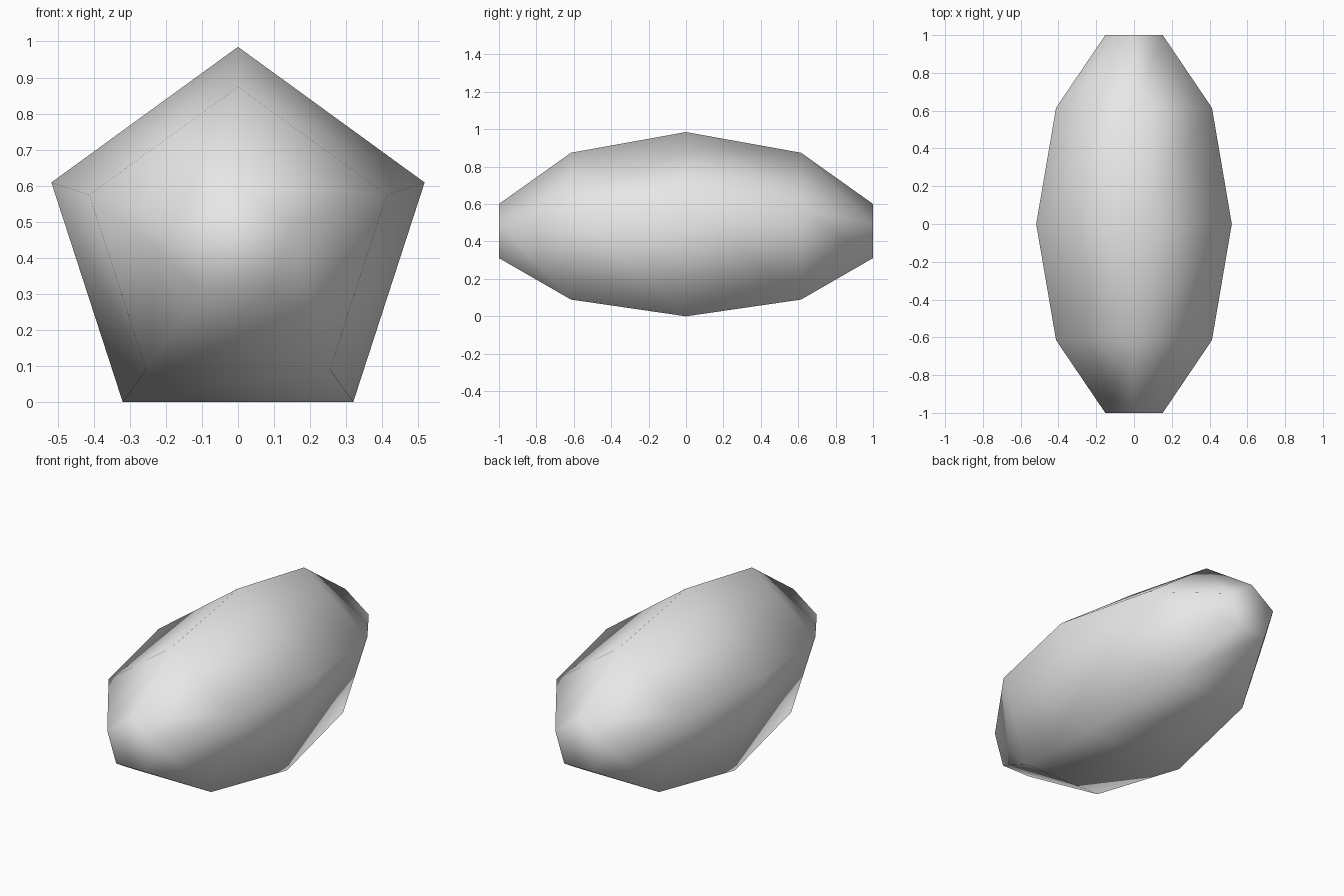
import bpy, bmesh
from math import sin, cos, tau

# Remove the default cube
cube = bpy.data.objects.get("Cube")
if cube:
    bpy.data.objects.remove(cube, do_unlink=True)

SIDES = 5
CENTRE_Z = 0.4405
# Half profile along y: (distance from middle, ring radius)
HALF = [(1.0, 0.16), (0.615, 0.434)]
PROFILE = [(-y, r) for y, r in HALF] + [(0, 0.5445)] + HALF[::-1]

# Plain grey material
grey = bpy.data.materials.new("light_grey")
grey.use_nodes = True
colour = (0.8, 0.8, 0.8, 1)
grey.diffuse_color = colour
for node in grey.node_tree.nodes:
    if node.type == "BSDF_PRINCIPLED":
        node.inputs["Base Color"].default_value = colour

# Five-sided barrel: rings bridged by quads, closed with flat ends
bm = bmesh.new()
rings = []
for y, r in PROFILE:
    angles = [tau * i / SIDES for i in range(SIDES)]
    rings.append([bm.verts.new((r * sin(a), y, CENTRE_Z + r * cos(a))) for a in angles])
for a, b in zip(rings, rings[1:]):
    for i in range(SIDES):
        j = (i + 1) % SIDES
        bm.faces.new((a[i], a[j], b[j], b[i]))
bm.faces.new(rings[0])
bm.faces.new(rings[-1])
bmesh.ops.recalc_face_normals(bm, faces=bm.faces)

mesh = bpy.data.meshes.new("five_sided_barrel")
bm.to_mesh(mesh)
bm.free()
mesh.materials.append(grey)
mesh.shade_smooth()
barrel = bpy.data.objects.new("five_sided_barrel", mesh)
bpy.context.collection.objects.link(barrel)
